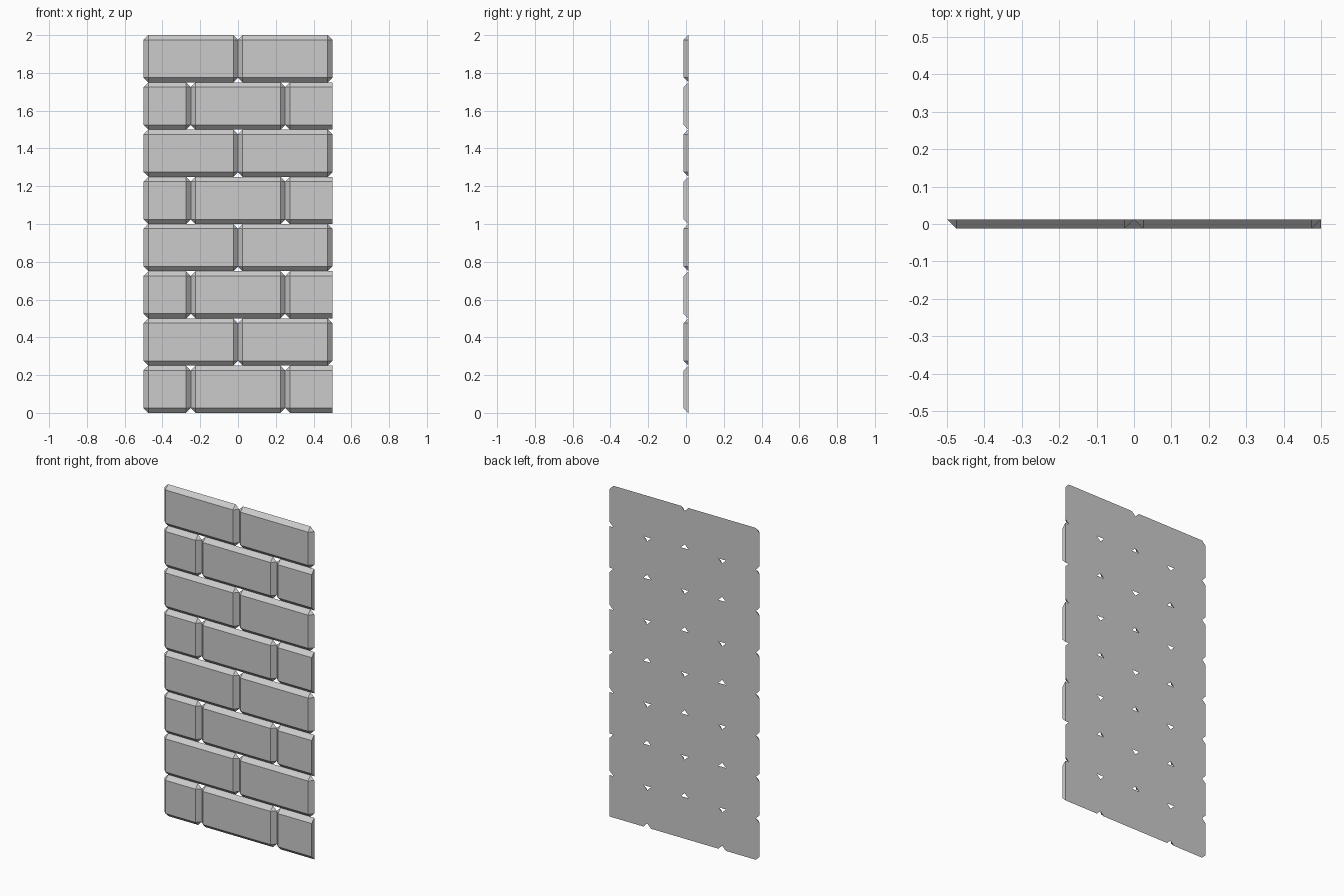
import bpy, bmesh

if "Cube" in bpy.data.objects:
    bpy.data.objects.remove(bpy.data.objects["Cube"])

ROWS, H, W = 8, 0.25, 0.5    # courses, course height, full brick length
B, D = 0.025, 0.0125         # bevel size, half thickness


def add_brick(bm, x0, x1, z0, z1):
    """Bevelled brick front on a flat back with clipped corners."""
    front = [bm.verts.new((x, -D, z)) for x, z in (
        (x0 + B, z0 + B), (x1 - B, z0 + B), (x1 - B, z1 - B), (x0 + B, z1 - B))]
    back = [bm.verts.new((x, D, z)) for x, z in (
        (x0, z0 + B), (x0 + B, z0), (x1 - B, z0), (x1, z0 + B),
        (x1, z1 - B), (x1 - B, z1), (x0 + B, z1), (x0, z1 - B))]
    bm.faces.new(front)
    bm.faces.new(back[::-1])
    for i in range(4):
        a, b = back[2 * i], back[2 * i + 1]
        c = back[(2 * i + 2) % 8]
        bm.faces.new((front[i], a, b))                         # corner
        bm.faces.new((front[i], b, c, front[(i + 1) % 4]))     # bevelled edge


def make_object(name, bm):
    bmesh.ops.recalc_face_normals(bm, faces=bm.faces)
    mesh = bpy.data.meshes.new(name)
    bm.to_mesh(mesh)
    bm.free()
    bpy.context.collection.objects.link(bpy.data.objects.new(name, mesh))


# Alternating courses; the last brick of every offset course is sawn flat
for row in range(ROWS):
    bm = bmesh.new()
    z0, z1 = row * H, (row + 1) * H
    edges = (-0.5, 0.0, 0.5) if row % 2 else (-0.5, -0.25, 0.25, 0.25 + W)
    for x0, x1 in zip(edges, edges[1:]):
        add_brick(bm, x0, x1, z0, z1)
    if row % 2 == 0:
        geom = bm.verts[:] + bm.edges[:] + bm.faces[:]
        cut = bmesh.ops.bisect_plane(bm, geom=geom, plane_co=(0.5, 0, 0),
                                     plane_no=(1, 0, 0), clear_outer=True)
        rim = [e for e in cut["geom_cut"] if isinstance(e, bmesh.types.BMEdge)]
        bmesh.ops.holes_fill(bm, edges=rim, sides=0)
    make_object(f"brick_course_{row + 1}", bm)
